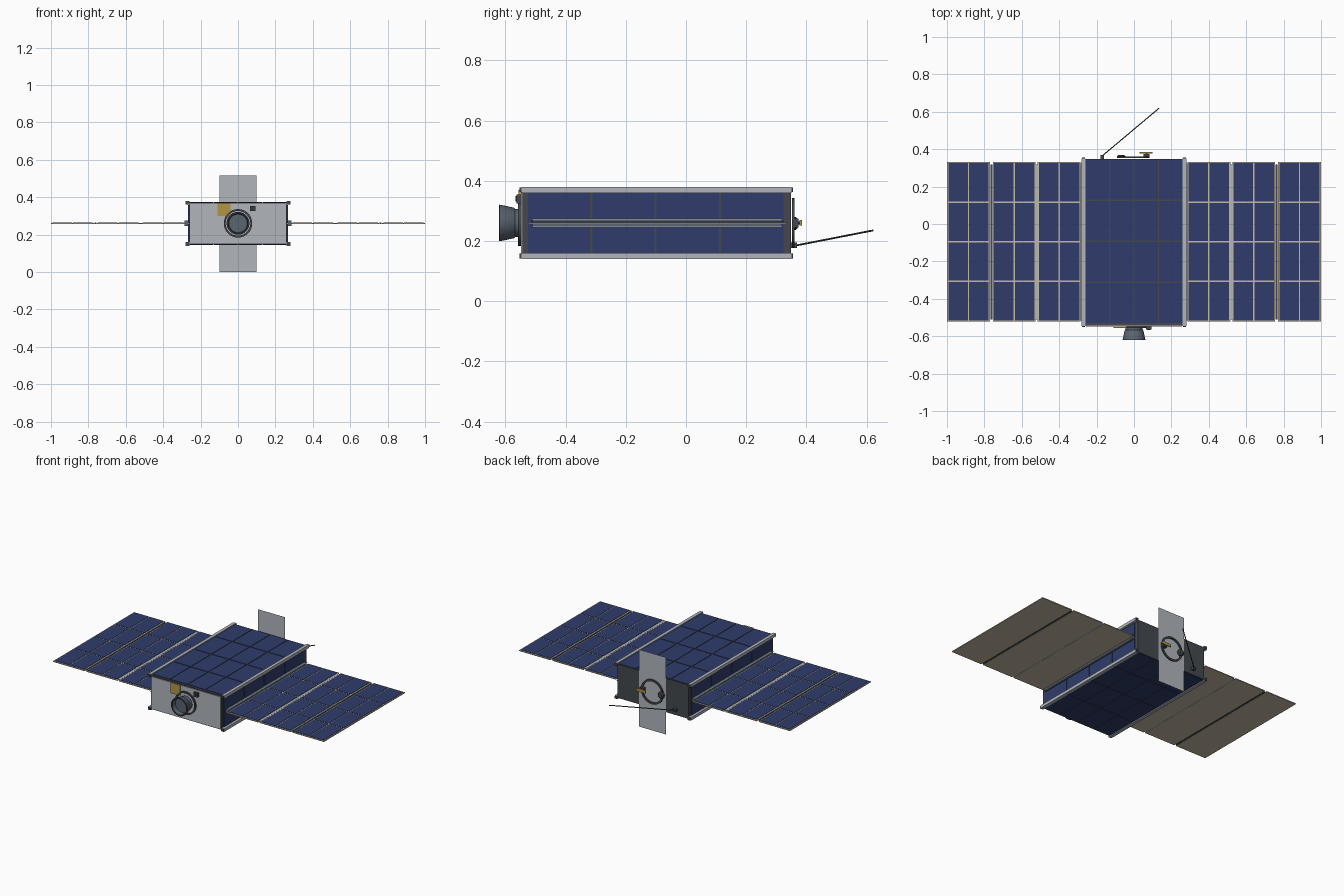
import bpy, bmesh, math
from mathutils import Vector

if "Cube" in bpy.data.objects:
    bpy.data.objects.remove(bpy.data.objects["Cube"])


def mat(name, r, g, b):
    m = bpy.data.materials.new(name)
    m.diffuse_color = (r, g, b, 1)
    m.use_nodes = True
    m.node_tree.nodes["Principled BSDF"].inputs["Base Color"].default_value = m.diffuse_color
    return m


BLUE = mat("cell blue", 0.029, 0.046, 0.15)
GREY = mat("light grey metal", 0.44, 0.46, 0.50)
DARK = mat("dark frame", 0.058, 0.064, 0.075)
TAN = mat("tan panel", 0.56, 0.50, 0.38)
SLATE = mat("slate metal", 0.10, 0.125, 0.16)
GOLD = mat("gold foil", 0.45, 0.30, 0.06)
BLACK = mat("lens dark", 0.035, 0.04, 0.05)
ZC = 0.26   # height of the body axis and of the wings


def finish(name, bm, material, smooth=False):
    bmesh.ops.recalc_face_normals(bm, faces=bm.faces)
    me = bpy.data.meshes.new(name)
    bm.to_mesh(me)
    bm.free()
    ob = bpy.data.objects.new(name, me)
    me.materials.append(material)
    bpy.context.collection.objects.link(ob)
    if smooth:
        bpy.ops.object.select_all(action='DESELECT')
        ob.select_set(True)
        bpy.context.view_layer.objects.active = ob
        bpy.ops.object.shade_smooth_by_angle(angle=math.radians(35))
    return ob


def boxes(name, bounds, material):
    """One object from several (x0, x1, y0, y1, z0, z1) boxes."""
    bm = bmesh.new()
    for x0, x1, y0, y1, z0, z1 in bounds:
        vs = bmesh.ops.create_cube(bm, size=1)["verts"]
        for v in vs:
            v.co = Vector(((x0 + x1) / 2 + v.co.x * (x1 - x0),
                           (y0 + y1) / 2 + v.co.y * (y1 - y0),
                           (z0 + z1) / 2 + v.co.z * (z1 - z0)))
    return finish(name, bm, material)


def lathe_y(name, profile, material, x=0, z=ZC, n=40, closed=False):
    """Revolve (radius, y) points around an axis along y."""
    bm = bmesh.new()
    rings = []
    for r, y in profile:
        rings.append([bm.verts.new((x + r * math.cos(2 * math.pi * i / n), y,
                                    z + r * math.sin(2 * math.pi * i / n))) for i in range(n)])
    pairs = list(zip(rings, rings[1:]))
    if closed:
        pairs.append((rings[-1], rings[0]))
    for a, b in pairs:
        for i in range(n):
            j = (i + 1) % n
            bm.faces.new((a[i], a[j], b[j], b[i]))
    if not closed:
        bm.faces.new(rings[0])
        bm.faces.new(rings[-1])
    return finish(name, bm, material, True)


def rod(name, a, b, r, material):
    a, b = Vector(a), Vector(b)
    bm = bmesh.new()
    bmesh.ops.create_cone(bm, cap_ends=True, segments=10, radius1=r, radius2=r, depth=(b - a).length)
    q = (b - a).to_track_quat('Z', 'Y')
    for v in bm.verts:
        v.co = q @ v.co + (a + b) / 2
    return finish(name, bm, material, True)


def spans(lo, hi, n, gap):
    """Split a length into n equal spans with a gap between them."""
    w = (hi - lo - gap * (n - 1)) / n
    return [(lo + i * (w + gap), lo + i * (w + gap) + w) for i in range(n)]


# Body core
boxes("body_core", [(-0.262, 0.262, -0.543, 0.348, 0.147, 0.372)], DARK)

# Corner rails with dark feet
rails, feet = [], []
for s in (-1, 1):
    for z in (0.14, 0.36):
        x0, x1 = sorted((s * 0.26, s * 0.281))
        rails.append((x0, x1, -0.546, 0.350, z, z + 0.02))
        for y in (-0.552, 0.350):
            feet.append((x0 + 0.002, x1 - 0.002, y, y + 0.006, z + 0.002, z + 0.018))
boxes("corner_rails", rails, GREY)
boxes("rail_feet", feet, DARK)

# Body solar cells, top and bottom
rows = spans(-0.528, 0.343, 4, 0.008)
boxes("body_top_cells", [(x0, x1, y0, y1, 0.372, 0.375)
      for x0, x1 in spans(-0.258, 0.258, 4, 0.007) for y0, y1 in rows], BLUE)
boxes("body_bottom_cells", [(x0, x1, y0, y1, 0.144, 0.147)
      for x0, x1 in spans(-0.258, 0.258, 4, 0.007) for y0, y1 in rows], BLUE)

# Body side cells
side = []
for s in (-1, 1):
    x0, x1 = sorted((s * 0.262, s * 0.266))
    side += [(x0, x1, y0, y1, z0, z1) for y0, y1 in spans(-0.525, 0.323, 4, 0.007)
             for z0, z1 in spans(0.161, 0.359, 2, 0.006)]
boxes("body_side_cells", side, BLUE)

# Wings: three hinged panels a side, each with 2 x 4 cells on top
panels, cells, root, inner, outer = [], [], [], [], []
for s in (-1, 1):
    for a, b in ((0.285, 0.515), (0.526, 0.755), (0.770, 1.0)):
        x0, x1 = sorted((s * a, s * b))
        panels.append((x0, x1, -0.522, 0.332, 0.256, 0.262))
        cells += [(c0, c1, y0, y1, 0.262, 0.264)
                  for c0, c1 in spans(x0 + 0.007, x1 - 0.007, 2, 0.007)
                  for y0, y1 in spans(-0.515, 0.325, 4, 0.007)]
    for out, a, b, h in ((root, 0.264, 0.285, 0.014), (inner, 0.515, 0.526, 0.003),
                         (outer, 0.757, 0.768, 0.004)):
        x0, x1 = sorted((s * a, s * b))
        out.append((x0, x1, -0.51, 0.318, ZC - h, ZC + h))
boxes("wing_panels", panels, TAN)
boxes("wing_cells", cells, BLUE)
boxes("root_hinges", root, SLATE)
boxes("root_hinge_strips", [(min(s * 0.280, s * 0.286), max(s * 0.280, s * 0.286), -0.515, 0.323, z, z + 0.003)
      for s in (-1, 1) for z in (0.245, 0.272)], GREY)
boxes("inner_hinges", inner, GREY)
boxes("outer_hinges", outer, DARK)

# Front face: plate, flange, hollow lens hood and lens
boxes("front_plate", [(-0.256, 0.256, -0.548, -0.543, 0.152, 0.367)], GREY)
lathe_y("lens_flange", [(0.076, -0.547), (0.076, -0.557), (0.066, -0.557), (0.066, -0.547)],
        DARK, closed=True)
lathe_y("lens_hood", [(0.046, -0.547), (0.047, -0.568), (0.051, -0.572), (0.061, -0.62),
                      (0.054, -0.62), (0.046, -0.572), (0.042, -0.547)], SLATE, closed=True)
lathe_y("hood_rim", [(0.061, -0.6205), (0.052, -0.6205)][::-1] + [(0.053, -0.618), (0.061, -0.618)],
        BLACK, closed=True)
lathe_y("lens", [(0.05, -0.590), (0.046, -0.570)], SLATE)

# Front patch antenna and small sensor
boxes("front_gold_patch", [(-0.11, -0.04, -0.556, -0.548, 0.30, 0.369)], GOLD)
boxes("front_sensor", [(0.064, 0.094, -0.563, -0.548, 0.325, 0.354)], DARK)
lathe_y("front_sensor_eye", [(0.009, -0.563), (0.009, -0.566)], BLACK, x=0.079, z=0.34, n=16)

# Thin upright sheet at the back
bm = bmesh.new()
bm.faces.new([bm.verts.new(c) for c in ((-0.1, 0.352, 0), (0.1, 0.352, 0),
                                        (0.1, 0.352, 0.515), (-0.1, 0.352, 0.515))])
finish("back_sheet", bm, GREY)

# Back ring, knob and gold-tipped feed
lathe_y("back_ring", [(0.082, 0.352), (0.082, 0.360), (0.070, 0.360), (0.070, 0.352)], DARK, closed=True)
lathe_y("back_knob", [(0.022, 0.352), (0.022, 0.364), (0.015, 0.370)], DARK, x=-0.068, z=0.258, n=20)
boxes("feed_base", [(0.052, 0.082, 0.352, 0.373, 0.245, 0.275)], DARK)
rod("feed_stem", (0.067, 0.37, ZC), (0.067, 0.38, ZC), 0.005, SLATE)
boxes("feed_bar", [(0.03, 0.10, 0.377, 0.385, 0.251, 0.269)], GOLD)

# Whip antenna
boxes("whip_base", [(-0.18, -0.16, 0.348, 0.368, 0.176, 0.195)], DARK)
rod("whip_antenna", (-0.17, 0.364, 0.185), (0.135, 0.62, 0.235), 0.003, DARK)
